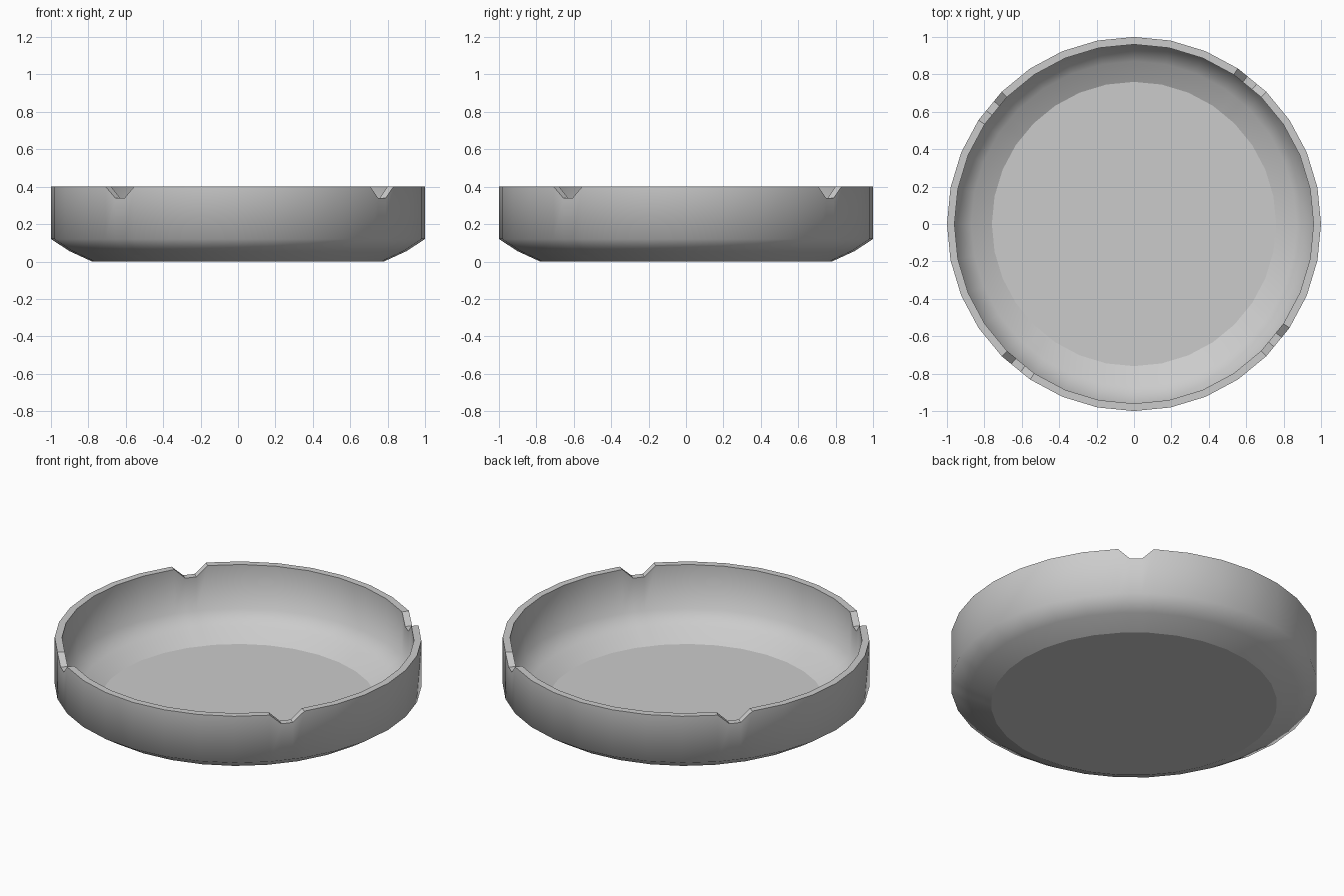
import bpy, bmesh
from math import cos, sin, tau

if "Cube" in bpy.data.objects:
    bpy.data.objects.remove(bpy.data.objects["Cube"])

SIDES = 32
NOTCHED = {4, 12, 20, 28}      # rim segments carrying a notch
NOTCH_Z = 0.34

# Unit plan outline: 32 sides, notched sides split in thirds (x, y, is_notch_floor)
outline = []
for i in range(SIDES):
    a, b = tau * i / SIDES, tau * (i + 1) / SIDES
    outline.append((cos(a), sin(a), False))
    if i in NOTCHED:
        for t in (1 / 3, 2 / 3):
            outline.append((cos(a) * (1 - t) + cos(b) * t,
                            sin(a) * (1 - t) + sin(b) * t, True))

# Section (radius, z): under-base, outer wall, rim, inner wall, inner floor
section = [(0.78, 0.0), (0.90, 0.055), (1.0, 0.12), (1.0, 0.40),
           (0.96, 0.40), (0.96, 0.135), (0.87, 0.072), (0.76, 0.015)]
RIM = 3                        # index of the flat rim band

bm = bmesh.new()
rings = [[bm.verts.new((r * x, r * y, NOTCH_Z if notch and z > 0.39 else z))
          for x, y, notch in outline] for r, z in section]

# Wall and rim bands
n = len(outline)
for k in range(len(rings) - 1):
    lo, hi = rings[k], rings[k + 1]
    for i in range(n):
        j = (i + 1) % n
        face = bm.faces.new((lo[i], lo[j], hi[j], hi[i]))
        face.smooth = k != RIM

# Underside and inner floor
bm.faces.new(rings[0][::-1])
bm.faces.new(rings[-1])

# Crisp borders where flat faces meet the smooth walls
for e in bm.edges:
    e.smooth = all(f.smooth for f in e.link_faces)

mesh = bpy.data.meshes.new("round_dish")
bm.to_mesh(mesh)
bm.free()
bpy.context.collection.objects.link(bpy.data.objects.new("round_dish", mesh))
